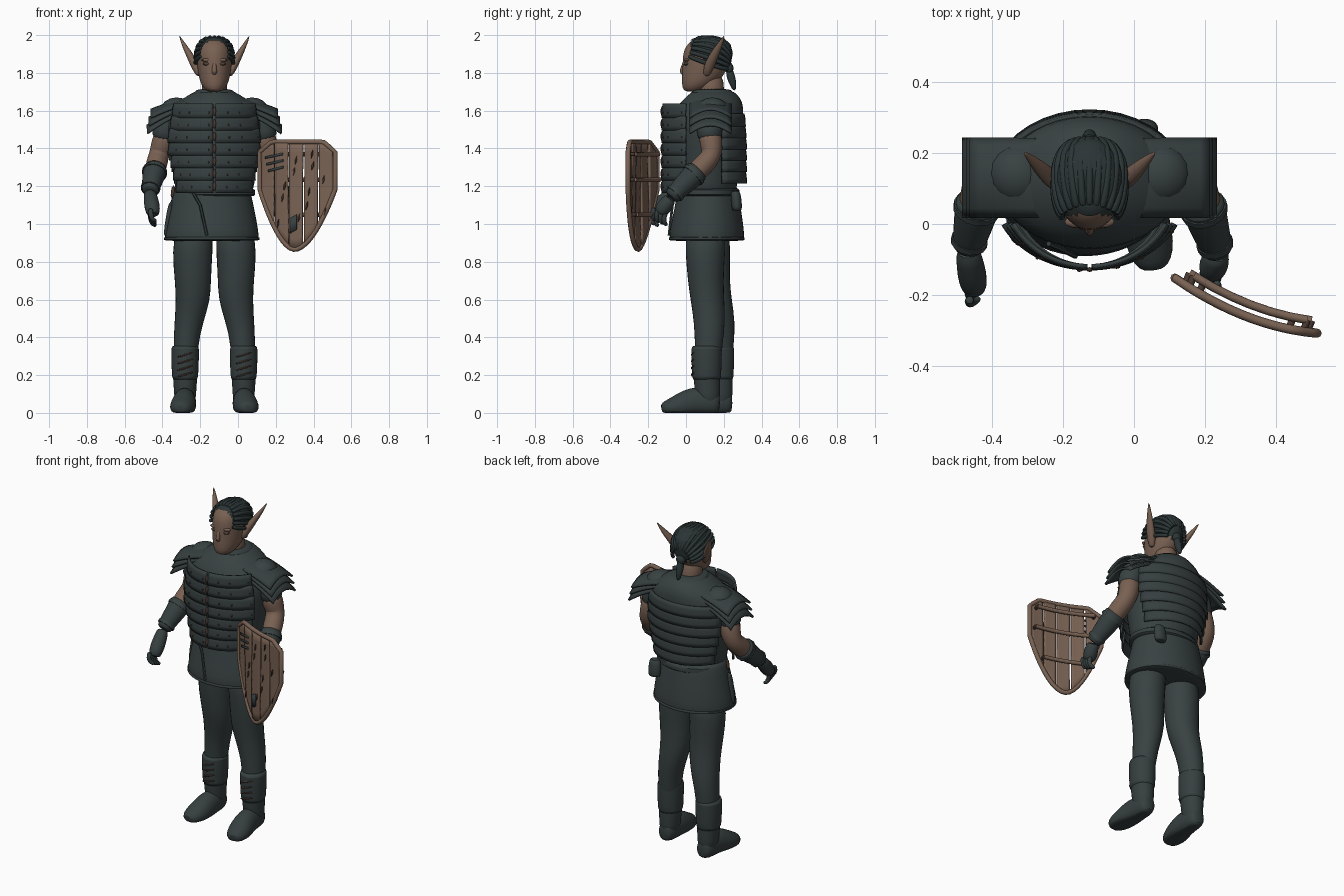
import bpy, bmesh, math
from math import sin, cos, pi, radians
from mathutils import Vector

cube = bpy.data.objects.get("Cube")
if cube:
    bpy.data.objects.remove(cube, do_unlink=True)


def material(name, *rgb):
    m = bpy.data.materials.new(name)
    m.use_nodes = True
    m.diffuse_color = (*rgb, 1)
    b = m.node_tree.nodes["Principled BSDF"]
    b.inputs["Base Color"].default_value = (*rgb, 1)
    b.inputs["Roughness"].default_value = 0.8
    return m


CLOTH = material("dark_cloth", .04, .053, .054)
PLATE = material("dark_plate", .037, .049, .05)
HAIR = material("dark_hair", .024, .035, .036)
SKIN = material("skin", .19, .118, .085)
LIDS = material("shaded_skin", .08, .052, .04)
WOOD = material("wood", .195, .125, .089)
LEATHER = material("brown_leather", .07, .042, .032)
CX = -0.125          # centre line of the body
Y, Z, X = Vector((0, 1, 0)), Vector((0, 0, 1)), Vector((1, 0, 0))


def finish(name, bm, mat, subsurf=0, thick=0, angle=50):
    bmesh.ops.recalc_face_normals(bm, faces=bm.faces)
    me = bpy.data.meshes.new(name)
    bm.to_mesh(me)
    bm.free()
    me.materials.append(mat)
    ob = bpy.data.objects.new(name, me)
    bpy.context.collection.objects.link(ob)
    if thick:
        mod = ob.modifiers.new("thickness", "SOLIDIFY")
        mod.thickness, mod.offset = thick, 0
    if subsurf:
        mod = ob.modifiers.new("smooth", "SUBSURF")
        mod.levels = mod.render_levels = subsurf
    bpy.ops.object.select_all(action='DESELECT')
    ob.select_set(True)
    bpy.context.view_layer.objects.active = ob
    bpy.ops.object.shade_smooth_by_angle(angle=radians(angle))
    return ob


def tube(name, pts, mat, ref=Y, flat=False, n=14, subsurf=1, floor=None):
    """Sweep ellipses (x, y, z, half width, half depth) along a path."""
    bm, rings = bmesh.new(), []
    P = [Vector(p[:3]) for p in pts]
    for i, p in enumerate(pts):
        t = Z if flat else (P[min(i + 1, len(P) - 1)] - P[max(i - 1, 0)]).normalized()
        u = ref.cross(t).normalized()
        v = t.cross(u)
        ring = []
        for k in range(n):
            a = 2 * pi * k / n
            co = P[i] + u * cos(a) * p[3] + v * sin(a) * p[-1]
            if floor is not None:
                co.z = max(co.z, floor)
            ring.append(bm.verts.new(co))
        rings.append(ring)
    for r, s in zip(rings, rings[1:]):
        for k in range(n):
            bm.faces.new((r[k], r[(k + 1) % n], s[(k + 1) % n], s[k]))
    bm.faces.new(rings[0])
    bm.faces.new(rings[-1])
    return finish(name, bm, mat, subsurf)


def loft(name, rings, mat, x=CX, **kw):
    """Stack horizontal ellipses (z, y centre, half width, half depth)."""
    return tube(name, [(x, r[1], r[0], r[2], r[3]) for r in rings], mat, flat=True, n=24, **kw)


def sheet(name, f, nu, nv, mat, thick=.01):
    bm = bmesh.new()
    g = [[bm.verts.new(f(i / nu, j / nv)) for j in range(nv + 1)] for i in range(nu + 1)]
    for i in range(nu):
        for j in range(nv):
            bm.faces.new((g[i][j], g[i + 1][j], g[i + 1][j + 1], g[i][j + 1]))
    return finish(name, bm, mat, thick=thick)


def ball(name, c, r, mat, seg=12):
    bm = bmesh.new()
    bmesh.ops.create_uvsphere(bm, u_segments=seg, v_segments=max(4, seg // 2), radius=1)
    for v in bm.verts:
        v.co = Vector(c) + Vector(a * b for a, b in zip(v.co, r))
    return finish(name, bm, mat)


# Tunic, yoke and collar
loft("tunic_body", [(1.1, .115, .2, .15), (1.2, .11, .21, .16), (1.4, .11, .24, .18),
                    (1.52, .115, .265, .19), (1.59, .12, .252, .185), (1.645, .135, .2, .168),
                    (1.69, .145, .125, .125), (1.71, .14, .09, .1)], CLOTH)
loft("tunic_skirt", [(.915, .11, .24, .185), (.92, .11, .253, .2), (.96, .11, .25, .2),
                     (1.08, .115, .228, .178), (1.18, .115, .205, .16), (1.22, .115, .2, .155)],
     CLOTH, x=CX - .014)
loft("skirt_hem", [(.91, .11, .248, .196), (.915, .11, .256, .203), (.93, .11, .256, .203),
                   (.935, .11, .248, .198)], PLATE, x=CX - .014)
loft("belt", [(1.145, .115, .212, .166), (1.15, .115, .22, .172), (1.185, .115, .218, .17),
              (1.19, .115, .205, .164)], PLATE)
loft("collar", [(1.68, .14, .105, .11), (1.69, .14, .112, .116), (1.71, .138, .1, .105),
                (1.715, .135, .07, .08)], PLATE)
tube("hanging_strap", [(-.24, -.055, 1.17, .008), (-.2, -.072, 1.1, .008),
                       (-.165, -.09, .94, .008)], PLATE, n=6, subsurf=0)


# Overlapping chest and back bands
def band(name, a0, a1, z0, h, rx, ry, cy):
    def f(u, v):
        a = radians(a0 + (a1 - a0) * u)
        k = 1 + .035 * (1 - v) + .012 * sin(pi * v)
        return CX + rx * k * cos(a), cy + ry * k * sin(a), z0 + h * v
    sheet(name, f, 14, 3, PLATE, .011)


for i in range(7):
    z, w = 1.165 + i * .066, .215 + .046 * min(1, i / 3) - .012 * max(0, i - 4)
    for side, a0, a1 in (("right", 206, 268.5), ("left", 271.5, 334)):
        band("chest_band_" + side, a0, a1, z, .076, w, .213, .095)
        for k in (.25, .5, .92):
            a = radians(a0 + (a1 - a0) * k)
            ball("rivet", (CX + w * 1.04 * cos(a), .095 + .225 * sin(a), z + .03),
                 (.006, .006, .006), LEATHER, 6)
    ball("chest_clasp", (CX, -.128, z + .035), (.009, .007, .026), LEATHER, 8)
for i in range(6):
    band("back_band", 24, 156, 1.215 + i * .06, .07, .22 + .045 * min(1, i / 3),
         .205 - .003 * max(0, i - 3), .105)

# Layered shoulder guards, sleeves and shoulders
for s, side in ((-1, "right"), (1, "left")):
    for k in range(3):
        def guard(u, v, k=k):
            w = 2 * v - 1
            dx = .13 + (.205 + .01 * k) * u
            return (CX + s * dx, .13 + w * .11,
                    1.66 - .02 * k - (.055 + .022 * k) * u ** 1.5 - .042 * w * w * (.6 + .4 * u))
        sheet("shoulder_guard_" + side, guard, 8, 8, PLATE, .012)
    ball("shoulder_pad_" + side, (CX + s * .2, .14, 1.605), (.085, .085, .065), CLOTH, 16)
    tube("sleeve_" + side, [(CX + s * .19, .13, 1.6, .07), (CX + s * .24, .125, 1.55, .075),
                            (CX + s * .265, .125, 1.48, .068), (CX + s * .275, .125, 1.44, .064)],
         CLOTH, ref=X)

# Arms, bracers and gloved hands
arms = {"right": [(-.375, .125, 1.5), (-.42, .14, 1.36), (-.468, -.07, 1.17), (-.45, -.175, 1.065)],
        "left": [(.13, .125, 1.5), (.165, .14, 1.36), (.235, -.08, 1.14), (.22, -.13, 1.07)]}
for side, pts in arms.items():
    s = -1 if side == "right" else 1
    sh, el, wr, hd = map(Vector, pts)
    mid = el.lerp(wr, .35)
    tube("arm_" + side, [(*sh, .06), (*sh.lerp(el, .5), .064), (*sh.lerp(el, .9), .054),
                         (*(el.lerp(wr, .08)), .057), (*mid, .059), (*wr, .035)], SKIN, ref=X)
    tube("bracer_" + side, [(*el.lerp(wr, .34), .056), (*el.lerp(wr, .36), .067),
                            (*el.lerp(wr, .6), .06), (*el.lerp(wr, .97), .046),
                            (*wr, .038)], PLATE, ref=X)
    for t, r in ((.42, .067), (.86, .052)):
        tube("bracer_strap_" + side, [(*el.lerp(wr, t), r), (*el.lerp(wr, t + .06), r)],
             CLOTH, ref=X, subsurf=0)
    tube("hand_" + side, [(*wr, .034), (*wr.lerp(hd, .3), .038), (*wr.lerp(hd, .7), .043),
                          (*hd, .038), (*(hd + Vector((0, -.01, -.02))), .03)], PLATE, ref=X)
    for k in range(4):
        b = hd + Vector((s * .012, -.035 + .02 * k, .02 - .008 * k))
        tube("finger_" + side, [(*b, .016), (*(b + Vector((s * .002, -.015, -.035))), .015),
                                (*(b + Vector((-s * .01, -.008, -.065))), .014),
                                (*(b + Vector((-s * .03, .004, -.07))), .011)], PLATE, ref=X, n=8)
    th = wr.lerp(hd, .45) + Vector((-s * .025, -.015, 0))
    tube("thumb_" + side, [(*th, .018), (*(th + Vector((-s * .008, -.025, -.03))), .015),
                           (*(th + Vector((0, -.035, -.065))), .011)], PLATE, ref=X, n=8)

# Legs and boots, one foot a little forward
for s, side, dy in ((-1, "right", .033), (1, "left", -.033)):
    cx = CX + s * .155
    tube("leg_" + side, [(CX + s * d, y + dy * k, z, rx, ry) for z, d, y, rx, ry, k in (
        (.15, .155, .145, .06, .06, 1), (.36, .153, .15, .066, .075, .9), (.48, .135, .152, .078, .085, .8),
        (.6, .112, .133, .094, .092, .6), (.7, .114, .12, .098, .097, .5), (.85, .117, .115, .11, .108, .4),
        (1., .105, .115, .105, .115, .3))], CLOTH, flat=True)
    loft("boot_shaft_" + side, [(.03, .15 + dy, .055, .06), (.1, .148 + dy, .058, .066),
                                (.2, .142 + dy, .066, .073), (.3, .142 + dy, .068, .07)], PLATE, x=cx)
    loft("boot_cuff_" + side, [(.172, .142 + dy, .06, .07), (.178, .142 + dy, .07, .077),
                               (.27, .142 + dy, .073, .08), (.35, .142 + dy, .075, .083),
                               (.357, .142 + dy, .066, .073)], PLATE, x=cx)
    tube("foot_" + side, [(cx + s * o, y + dy, z, rx, rz) for o, y, z, rx, rz in (
        (0, .213, .05, .03, .05), (0, .193, .05, .054, .065), (0, .1, .06, .06, .085),
        (.006, .035, .045, .068, .08), (.015, -.025, .03, .07, .06), (.023, -.075, .025, .055, .04),
        (.026, -.098, .02, .028, .025))], PLATE, ref=Z, floor=0)
    for k in range(4):
        z = .19 + .035 * k
        tube("boot_lace_" + side, [(cx - .045, .075 + dy, z, .005), (cx, .059 + dy, z + .012, .007),
                                   (cx + .045, .075 + dy, z + .026, .005)], LEATHER, ref=Z, n=6)

# Head and face
skull = [(1.7, .04, .03, .03), (1.708, .04, .046, .055), (1.735, .062, .07, .084),
         (1.78, .088, .084, .11), (1.84, .105, .092, .124), (1.9, .11, .096, .128),
         (1.945, .113, .086, .114), (1.975, .115, .06, .08), (1.986, .115, .03, .04)]
loft("neck", [(1.64, .14, .075, .075), (1.72, .13, .066, .068), (1.8, .13, .066, .07)], SKIN)
loft("head", skull, SKIN)
tube("nose", [(CX, -.004, 1.865, .01), (CX, -.014, 1.835, .012), (CX, -.024, 1.808, .015),
              (CX, -.01, 1.793, .015)], SKIN, n=8)
ball("mouth", (CX, -.003, 1.765), (.03, .015, .007), LIDS)
ball("chin", (CX, .004, 1.728), (.034, .02, .022), SKIN)
for s, side in ((-1, "right"), (1, "left")):
    ball("brow_" + side, (CX + s * .036, .006, 1.868), (.034, .017, .01), SKIN)
    ball("eye_" + side, (CX + s * .038, .004, 1.848), (.023, .016, .01), LIDS)
    # long pointed ear
    tube("ear_" + side, [(CX + s * d, y, z, a, b) for d, y, z, a, b in (
        (.078, .105, 1.782, .014, .016), (.095, .118, 1.825, .024, .028), (.125, .143, 1.885, .021, .026),
        (.16, .178, 1.945, .012, .016), (.186, .203, 1.998, .002, .003))], SKIN)

# Hair cap trimmed along the hairline, with braided rows and a tail
cap = loft("hair_cap", [(z + .006, y + .004, a + .005, b + .005) for z, y, a, b in skull[3:]], HAIR, subsurf=0)
bm = bmesh.new()
bm.from_mesh(cap.data)
bmesh.ops.subdivide_edges(bm, edges=bm.edges, cuts=2, use_grid_fill=True)
cut = [f for f in bm.faces if f.calc_center_median().y < .025
       or f.calc_center_median().z < 1.91 - .5 * (f.calc_center_median().y - .025)]
bmesh.ops.delete(bm, geom=cut, context='FACES')
bm.to_mesh(cap.data)
bm.free()
tilt = radians(20)
for k in range(15):
    phi = radians(-98 + 14 * k)
    row = []
    for j in range(10):
        t = radians(42 + 12 * j)
        x, y, z = sin(t) * sin(phi), -cos(t), sin(t) * cos(phi)
        p = Vector((x, y * cos(tilt) + z * sin(tilt), z * cos(tilt) - y * sin(tilt)))
        p /= sum(abs(c) ** 2.6 for c in p) ** (1 / 2.6)
        row.append((CX + .1 * p.x, .113 + .127 * p.y, 1.868 + .12 * p.z, .012))
    tube("hair_row", row, HAIR, ref=X if abs(phi) < .9 else Z, n=8)
ball("hair_knot", (CX, .23, 1.825), (.03, .022, .03), HAIR)
tube("hair_tail", [(CX, .23, 1.84, .016), (CX, .23, 1.81, .02), (CX, .237, 1.78, .024),
                   (CX, .25, 1.74, .02), (CX, .257, 1.705, .008)], HAIR, ref=X, n=10)


# Shield: curved planks inside a rim
def on_shield(u, z, off=0):
    return Vector((.115 + .4 * u + .37 * off, -.152 - .155 * u - .12 * u * (1 - u) + .93 * off, z))


def top(u):
    return 1.435 - .055 * max(0, 1 - min(u, 1 - u) / .16)


def bottom(u):
    return .865 + .32 * (abs(u - .46) / (.46 if u < .46 else .54)) ** 1.8


edges = [0.02, .2, .39, .585, .78, .98]
for a, b in zip(edges, edges[1:]):
    def plank(u, v, a=a, b=b):
        w = a + .006 + (b - a - .018) * u
        return on_shield(w, bottom(w) + (top(w) - bottom(w)) * v, .004 * sin(9 * a + 3 * v))
    sheet("shield_plank", plank, 6, 10, WOOD, .012)
us = [i / 20 for i in range(21)]
rim = [on_shield(u, top(u)) for u in us] + [on_shield(u, bottom(u)) for u in reversed(us)]
rim.append(rim[0])
tube("shield_rim", [(*p, .013) for p in rim], WOOD, n=8, subsurf=0)
for z, a, b in ((1.37, .1, .9), (1.235, .07, .93), (1.05, .17, .8)):
    tube("shield_bar", [(*on_shield(a + (b - a) * k / 6, z, .035), .012) for k in range(7)],
         WOOD, ref=Z, n=8, subsurf=0)
    for u in (a, b):
        tube("bar_peg", [(*on_shield(u, z), .01), (*on_shield(u, z, .035), .01)], LEATHER, ref=Z, n=8, subsurf=0)
# painted scratches, worn spots and the dark tip plate
marks = [(.08 + .02 * k, .32, 1.345 - .035 * k, .012) for k in range(3)]
marks += [(u, u + .025, .98 + (k * .137) % .38, .026) for k, u in
          enumerate((.24, .3, .45, .52, .65, .7, .86, .33, .48, .62, .84, .69))]
marks.append((.41, .5, .95, .08))
for a, b, z, h in marks:
    sheet("shield_mark", lambda u, v: on_shield(a + (b - a) * u, z + h * v + .02 * u, -.011),
          4, 1, CLOTH if b - a > .05 else LEATHER, .004)

# Belt pouch and sheathed dagger
loft("belt_pouch", [(1.07, .27, .03, .022), (1.08, .27, .04, .028), (1.15, .265, .038, .028),
                    (1.18, .26, .03, .022)], PLATE, x=.03)
tube("dagger_sheath", [(-.385, .08, .93, .01, .012), (-.375, .08, 1.0, .014, .022),
                       (-.35, .08, 1.13, .016, .025)], PLATE)
tube("dagger_handle", [(-.35, .08, 1.13, .012), (-.34, .08, 1.21, .012)], LEATHER, n=8)
